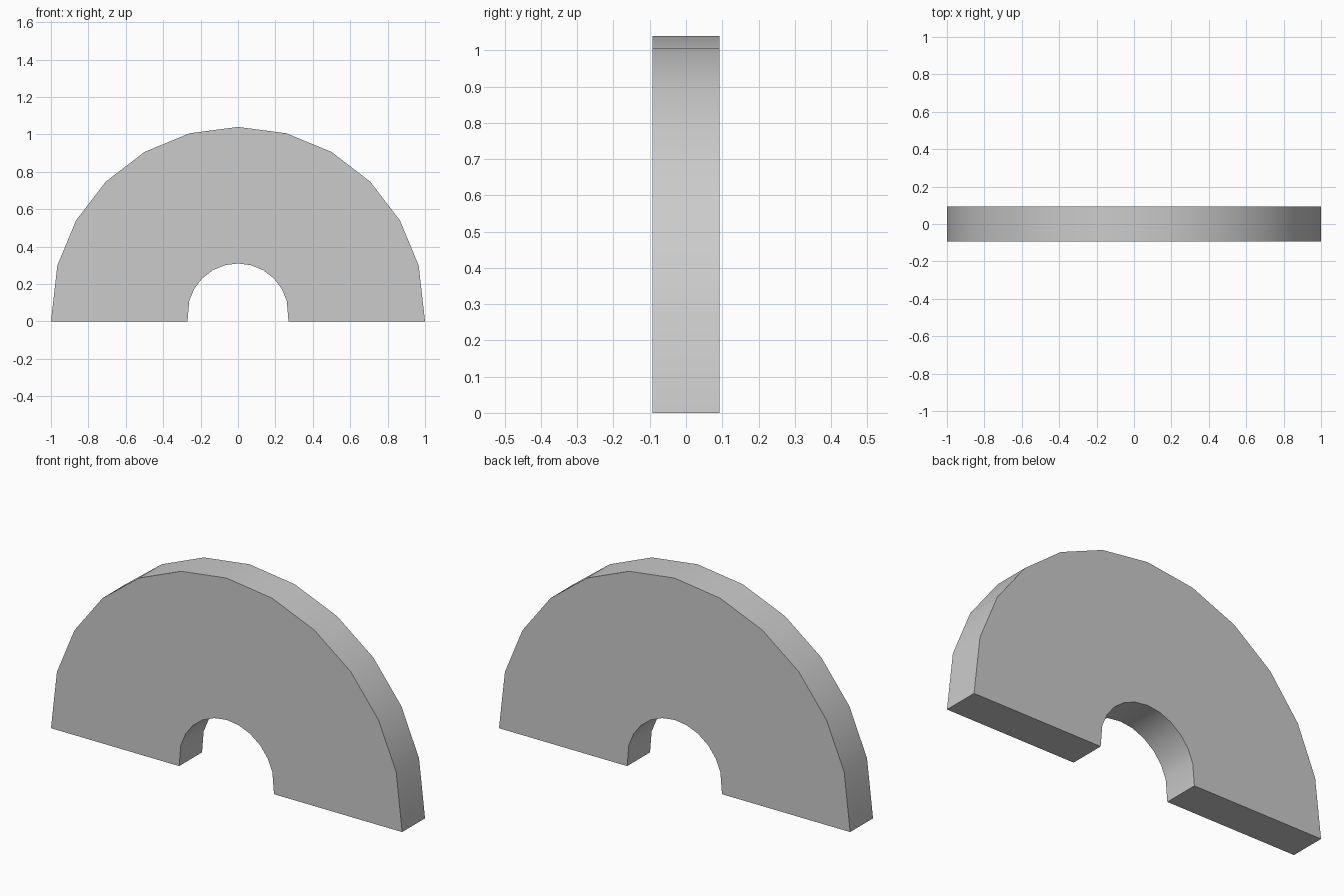
import bpy, bmesh
from math import sin, cos, pi, radians

if "Cube" in bpy.data.objects:
    bpy.data.objects.remove(bpy.data.objects["Cube"])

SEGMENTS = 12
OUTER_R, INNER_R = 1.0, 0.27
CENTRE_Z, HALF_DEPTH = 0.04, 0.093


def arc_point(radius, i):
    # End points drop to the ground, the rest follow the arc
    a = pi * i / SEGMENTS
    z = 0.0 if i in (0, SEGMENTS) else CENTRE_Z + radius * sin(a)
    return radius * cos(a), z


# Half-ring arch: one rectangular section per step, bridged together
bm = bmesh.new()
sections = []
for i in range(SEGMENTS + 1):
    xo, zo = arc_point(OUTER_R, i)
    xi, zi = arc_point(INNER_R, i)
    d = HALF_DEPTH
    corners = [(xo, -d, zo), (xo, d, zo), (xi, d, zi), (xi, -d, zi)]
    sections.append([bm.verts.new(c) for c in corners])

for a, b in zip(sections, sections[1:]):
    for k in range(4):
        n = (k + 1) % 4
        bm.faces.new((a[k], a[n], b[n], b[k]))

# Flat feet
bm.faces.new(sections[0])
bm.faces.new(sections[-1])
bmesh.ops.recalc_face_normals(bm, faces=bm.faces)

mesh = bpy.data.meshes.new("arch")
bm.to_mesh(mesh)
bm.free()
arch = bpy.data.objects.new("arch", mesh)
bpy.context.collection.objects.link(arch)

# Smooth curved rims, sharp edges to the flat faces
bpy.context.view_layer.objects.active = arch
arch.select_set(True)
bpy.ops.object.shade_smooth_by_angle(angle=radians(30))
